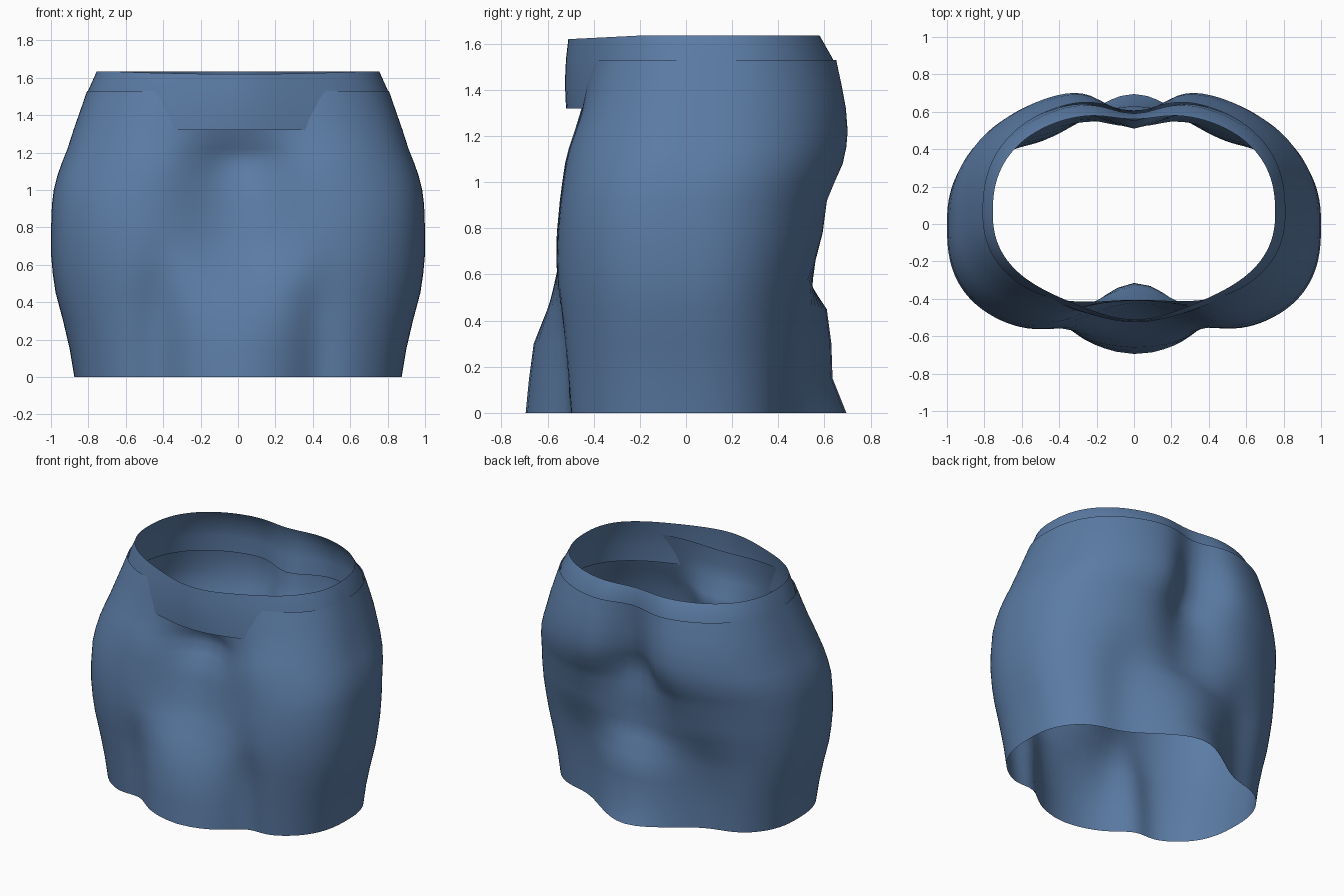
import bpy, bmesh, math

fabric = bpy.data.materials.new("denim_blue")
fabric.diffuse_color = (0.105, 0.20, 0.375, 1)
SEGS = 128


def bell(x, w):
    return math.exp(-(x / w) ** 2)


def ring(z, half, front, back, mid_front, mid_back, fold_f, fold_b, wf, wb, yc, pf, pb):
    """Closed cross-section: superellipse halves, mid bulge or dent, and paired side folds."""
    pts = []
    for i in range(SEGS):
        t = 2 * math.pi * i / SEGS
        c, s = math.cos(t), math.sin(t)
        p = pb if s > 0 else pf
        x = half * math.copysign(abs(c) ** (2 / p), c)
        if s > 0:
            y = yc + (back - yc) * abs(s) ** (2 / p)
            y += (mid_back - back) * bell(x, wb) - fold_b * bell(abs(x) - 0.48, 0.18)
        else:
            y = yc - (front + yc) * abs(s) ** (2 / p)
            y -= (mid_front - front) * bell(x - 0.01, wf) - fold_f * bell(abs(x) - 0.43, 0.12)
        pts.append((x, y, z))
    return pts


def tube(name, rings):
    """Open cloth tube skinned through the rings."""
    bm = bmesh.new()
    loops = [[bm.verts.new(p) for p in r] for r in rings]
    for lo, hi in zip(loops, loops[1:]):
        for i in range(SEGS):
            j = (i + 1) % SEGS
            bm.faces.new((lo[i], lo[j], hi[j], hi[i]))
    me = bpy.data.meshes.new(name)
    bm.to_mesh(me)
    bm.free()
    me.materials.append(fabric)
    for f in me.polygons:
        f.use_smooth = True
    ob = bpy.data.objects.new(name, me)
    bpy.context.collection.objects.link(ob)
    return ob


# Skirt body: height, half width, front, back, mid front, mid back,
# front fold, back fold, front mid width, back mid width
skirt = [
    (0.00, 0.875, 0.58, 0.55, 0.695, 0.695, 0.06, 0.05, 0.32, 0.27),
    (0.15, 0.900, 0.59, 0.55, 0.68, 0.635, 0.06, 0.05, 0.31, 0.27),
    (0.30, 0.935, 0.60, 0.555, 0.66, 0.63, 0.06, 0.05, 0.30, 0.27),
    (0.45, 0.975, 0.61, 0.56, 0.60, 0.61, 0.05, 0.04, 0.30, 0.26),
    (0.55, 0.990, 0.62, 0.575, 0.55, 0.54, 0.03, 0.03, 0.33, 0.26),
    (0.66, 1.000, 0.625, 0.60, 0.49, 0.52, 0.01, 0.01, 0.36, 0.26),
    (0.78, 1.000, 0.625, 0.63, 0.44, 0.53, 0.0, 0.0, 0.37, 0.26),
    (0.92, 0.995, 0.61, 0.655, 0.42, 0.52, 0.0, 0.0, 0.36, 0.26),
    (1.00, 0.985, 0.595, 0.685, 0.39, 0.51, 0.0, 0.0, 0.33, 0.23),
    (1.08, 0.965, 0.58, 0.715, 0.35, 0.51, 0.0, 0.0, 0.30, 0.20),
    (1.15, 0.940, 0.565, 0.728, 0.315, 0.54, 0.0, 0.0, 0.29, 0.19),
    (1.22, 0.912, 0.55, 0.735, 0.335, 0.565, 0.0, 0.0, 0.31, 0.19),
    (1.32, 0.880, 0.515, 0.727, 0.40, 0.58, 0.0, 0.0, 0.34, 0.19),
    (1.42, 0.845, 0.495, 0.707, 0.41, 0.595, 0.0, 0.0, 0.35, 0.19),
    (1.53, 0.807, 0.467, 0.677, 0.405, 0.605, 0.0, 0.0, 0.35, 0.18),
]
rings = []
for r in skirt:
    up = min(1, max(0, (r[0] - 0.9) / 0.6))      # 0 at the hips, 1 at the waist
    rings.append(ring(*r, 0.06 * up, 2.7 - 0.4 * up, 2.4))
tube("skirt_body", rings)

# Waistband: tucked inside the skirt, showing at the front
band = [
    (1.32, 0.850, 0.465, 0.67, 0.52, 0.55),
    (1.43, 0.825, 0.46, 0.67, 0.525, 0.57),
    (1.535, 0.800, 0.445, 0.662, 0.52, 0.59),
    (1.635, 0.755, 0.43, 0.60, 0.51, 0.56),
]
waist = tube("waistband", [ring(*r, 0, 0, 0.31, 0.18, 0.06, 2.3, 2.4) for r in band])
# Top edge dips slightly toward the front
for v in waist.data.vertices:
    if v.co.z > 1.6 and v.co.y < -0.2:
        v.co.z -= 0.015 * min(1, (-0.2 - v.co.y) / 0.3)
